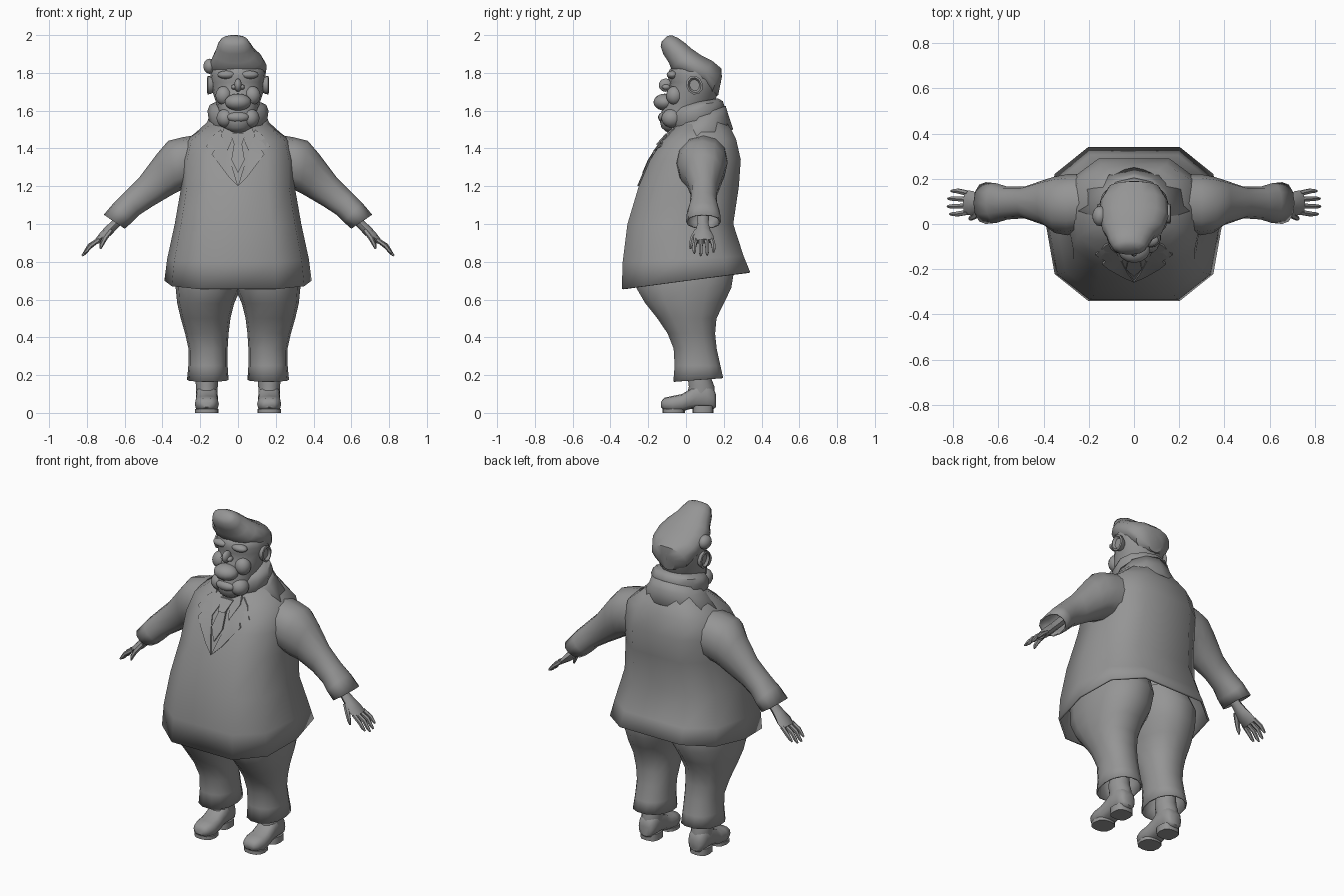
import bpy, bmesh, math
from mathutils import Vector, Matrix
from mathutils.bvhtree import BVHTree

if "Cube" in bpy.data.objects:
    bpy.data.objects.remove(bpy.data.objects["Cube"])

grey = bpy.data.materials.new("plain_grey")
grey.diffuse_color = (0.3, 0.3, 0.3, 1)
grey.use_nodes = True
grey.node_tree.nodes["Principled BSDF"].inputs["Base Color"].default_value = grey.diffuse_color


def finish(name, bm, mirror=False, thick=0):
    bmesh.ops.recalc_face_normals(bm, faces=bm.faces)
    me = bpy.data.meshes.new(name)
    bm.to_mesh(me)
    bm.free()
    ob = bpy.data.objects.new(name, me)
    bpy.context.collection.objects.link(ob)
    me.materials.append(grey)
    if thick:
        mod = ob.modifiers.new("thickness", 'SOLIDIFY')
        mod.thickness, mod.offset = thick, -1
    if mirror:
        mod = ob.modifiers.new("mirror", 'MIRROR')
        mod.use_clip = False
        mod.use_mirror_merge = False
    return ob


def ring(c, u, v, n=12, e=1.0):
    """Superellipse around c with half axes u and v."""
    pts = []
    for i in range(n):
        a = 2 * math.pi * i / n
        ca, sa = math.cos(a), math.sin(a)
        pts.append(Vector(c) + Vector(u) * math.copysign(abs(ca) ** e, ca)
                   + Vector(v) * math.copysign(abs(sa) ** e, sa))
    return pts


def loft(bm, rings, caps=(True, True)):
    loops = [[bm.verts.new(p) for p in r] for r in rings]
    n = len(loops[0])
    for a, b in zip(loops, loops[1:]):
        for i in range(n):
            j = (i + 1) % n
            bm.faces.new((a[i], a[j], b[j], b[i]))
    if caps[0]:
        bm.faces.new(loops[0])
    if caps[1]:
        bm.faces.new(loops[-1])


def span_ring(zf, yf, zb, yb, hw, cx=0, n=12, e=1.0):
    """Ring from a front point to a back point with half width hw."""
    return ring((cx, (yf + yb) / 2, (zf + zb) / 2), (hw, 0, 0),
                (0, (yb - yf) / 2, (zb - zf) / 2), n, e)


def ball(name, c, r, mirror=False, seg=14):
    bm = bmesh.new()
    m = Matrix.Translation(c) @ Matrix.Diagonal((*r, 1))
    bmesh.ops.create_uvsphere(bm, u_segments=seg, v_segments=10, radius=1, matrix=m)
    return finish(name, bm, mirror)


# Jacket body: chamfered twelve-sided section, open at the hem
half = [(0, -1), (.52, -1), (.9, -.65), (1, 0), (.9, .65), (.52, 1), (0, 1)]
section = half + [(-x, y) for x, y in half[-2:0:-1]]
levels = [(.655, -.34, .745, .34, .39), (.8, -.335, .83, .305, .375),
          (1.0, -.31, 1.0, .25, .335), (1.2, -.25, 1.2, .28, .30),
          (1.34, -.19, 1.34, .29, .30), (1.44, -.125, 1.45, .265, .275),
          (1.49, -.075, 1.5, .24, .21), (1.54, -.03, 1.56, .2, .14)]
bm = bmesh.new()
rings = []
for zf, yf, zb, yb, hw in levels:
    c = Vector((0, (yf + yb) / 2, (zf + zb) / 2))
    v = Vector((0, (yb - yf) / 2, (zb - zf) / 2))
    rings.append([c + Vector((x * hw, 0, 0)) + v * y for x, y in section])
loft(bm, rings, (False, True))
bvh = BVHTree.FromBMesh(bm)
finish("jacket", bm, thick=.012)


# Thin plates laid on the chest
def chest_plate(name, pts, lift, mirror=False):
    bm = bmesh.new()
    front, back = [], []
    for x, z in pts:
        hit = bvh.ray_cast(Vector((x, -2, z)), Vector((0, 1, 0)))[0]
        y = hit.y if hit else -.03
        front.append(bm.verts.new((x, y - lift, z)))
        back.append(bm.verts.new((x, y + .004, z)))
    n = len(pts)
    bm.faces.new(front)
    bm.faces.new(back)
    for i in range(n):
        j = (i + 1) % n
        bm.faces.new((front[i], front[j], back[j], back[i]))
    bmesh.ops.triangulate(bm, faces=[f for f in bm.faces if len(f.verts) > 4])
    return finish(name, bm, mirror)


chest_plate("lapel", [(0, 1.2), (.05, 1.25), (.11, 1.33), (.14, 1.37), (.125, 1.39),
                      (.17, 1.41), (.13, 1.47), (.09, 1.5), (.06, 1.4), (.03, 1.3)],
            .009, True)
chest_plate("shirt_collar", [(.02, 1.47), (.055, 1.39), (.09, 1.47), (.07, 1.52)], .014, True)
chest_plate("tie", [(-.02, 1.43), (-.035, 1.34), (0, 1.27), (.035, 1.34), (.02, 1.43)], .012)
chest_plate("tie_knot", [(-.02, 1.42), (.02, 1.42), (.042, 1.48), (-.042, 1.48)], .022)

# Jacket collar standing around the neck
bm = bmesh.new()
loft(bm, [span_ring(1.43, -.135, 1.5, .25, .245), span_ring(1.5, -.085, 1.575, .225, .165),
          span_ring(1.52, -.07, 1.625, .21, .15)], (False, False))
finish("jacket_collar", bm, thick=.01)

# Neck roll
bm = bmesh.new()
loft(bm, [span_ring(1.48, -.07, 1.52, .18, .13), span_ring(1.53, -.095, 1.57, .2, .155),
          span_ring(1.58, -.09, 1.62, .205, .162), span_ring(1.61, -.07, 1.65, .195, .15),
          span_ring(1.63, -.03, 1.665, .17, .11)])
finish("neck_roll", bm)

# Sleeves: upper and lower edge points plus depth limits
bm = bmesh.new()
rings = []
for xu, zu, xl, zl, y0, y1 in [(.20, 1.475, .22, 1.2, -.03, .22),
                               (.30, 1.458, .29, 1.185, -.05, .22),
                               (.37, 1.44, .33, 1.165, -.04, .21),
                               (.43, 1.37, .365, 1.145, -.005, .195),
                               (.52, 1.25, .45, 1.095, .025, .165),
                               (.60, 1.17, .52, 1.05, .02, .165),
                               (.655, 1.115, .56, 1.01, .005, .18),
                               (.71, 1.05, .60, .975, .0, .185)]:
    rings.append(ring(((xu + xl) / 2, (y0 + y1) / 2, (zu + zl) / 2),
                      ((xu - xl) / 2, 0, (zu - zl) / 2), (0, (y1 - y0) / 2, 0), 12, .9))
loft(bm, rings, (True, False))
finish("sleeve", bm, True, .008)


# Hands: tubes from (point, thickness, width) stations
def limb(bm, stations, n=8):
    pts = [Vector(s[0]) for s in stations]
    rings = []
    for i, (p, a, b) in enumerate(stations):
        d = (pts[min(i + 1, len(pts) - 1)] - pts[max(i - 1, 0)]).normalized()
        v = (Vector((0, 1, 0)) - d * d.y).normalized()
        rings.append(ring(p, d.cross(v) * a, v * b, n))
    loft(bm, rings)


bm = bmesh.new()
limb(bm, [((.57, .09, 1.085), .025, .032), ((.65, .09, 1.0), .024, .03),
          ((.685, .09, .965), .026, .04), ((.715, .092, .935), .024, .054),
          ((.745, .095, .908), .016, .054)])
for k, tip in enumerate([.845, .832, .835, .852]):
    y, y2 = .052 + .028 * k, .044 + .034 * k
    x = .825 - (tip - .832) * .8
    limb(bm, [((.735, y, .918), .012, .013), (((.735 + x) / 2 + .006, y2, .885), .012, .012),
              ((x - .015, y2, tip + .015), .010, .010), ((x, y2, tip), .005, .005)], 6)
limb(bm, [((.675, .06, .965), .014, .016), ((.705, .035, .925), .014, .014),
          ((.722, .025, .89), .011, .011), ((.728, .024, .868), .005, .005)], 6)
finish("hand", bm, True)

# Trouser legs merging at the hips
bm = bmesh.new()
loft(bm, [span_ring(z, yf, z + dz, yb, (xo - xi) / 2, (xo + xi) / 2, 14, .9)
          for z, dz, xi, xo, yf, yb in [(.165, .02, .05, .27, -.07, .2),
                                        (.25, 0, .055, .263, -.063, .185),
                                        (.34, 0, .055, .262, -.068, .165),
                                        (.42, 0, .05, .28, -.10, .157),
                                        (.5, 0, .04, .303, -.155, .165),
                                        (.58, 0, .02, .322, -.22, .205),
                                        (.66, 0, -.015, .33, -.268, .245),
                                        (.76, 0, -.03, .33, -.28, .262),
                                        (.86, 0, -.03, .3, -.25, .22)]], (False, True))
finish("trouser_leg", bm, True, .008)

# Shoes with ankle and heel
bm = bmesh.new()
loft(bm, [ring((.165, y, (z0 + z1) / 2), (hw, 0, 0), (0, 0, (z1 - z0) / 2), 12, .75)
          for y, z0, z1, hw in [(-.132, .03, .06, .03), (-.115, .014, .08, .05),
                                (-.07, .004, .09, .064), (-.02, .008, .1, .062),
                                (.02, .02, .125, .058), (.06, .022, .16, .058),
                                (.11, .02, .165, .056), (.145, .02, .13, .048),
                                (.158, .03, .1, .03)]])
loft(bm, [span_ring(z, y0, z, y1, hw, .165) for z, y0, y1, hw in
          [(.08, .0, .15, .055), (.14, .015, .15, .058), (.18, .01, .135, .06),
           (.28, .02, .13, .05)]])
finish("shoe", bm, True)
bm = bmesh.new()
loft(bm, [span_ring(z, .035, z, .145, .056, .165, 12, .7) for z in (0, .04)])
loft(bm, [span_ring(z, -.125, z, -.005, .062, .165, 12, .8) for z in (0, .02)])
finish("sole_and_heel", bm, True)

# Head
bm = bmesh.new()
loft(bm, [span_ring(z, yf, z, yb, hw, 0, 16) for z, yf, yb, hw in [
    (1.485, -.10, .0, .04), (1.51, -.13, .05, .08), (1.55, -.14, .09, .1),
    (1.59, -.13, .12, .105), (1.64, -.12, .15, .115), (1.70, -.095, .17, .135),
    (1.75, -.085, .185, .142), (1.785, -.1, .19, .145), (1.82, -.085, .185, .142),
    (1.85, -.05, .15, .115), (1.87, .0, .1, .06)]])
finish("head", bm)
ball("muzzle", (0, -.112, 1.645), (.072, .06, .045))
ball("lower_lip", (0, -.118, 1.565), (.06, .03, .028))
ball("nose", (0, -.108, 1.735), (.02, .036, .035))
ball("nostril", (.02, -.105, 1.725), (.016, .022, .014), True)
ball("cheek", (.075, -.06, 1.68), (.045, .045, .05), True)
ball("brow", (.06, -.072, 1.79), (.05, .03, .022), True)
ball("jowl", (.065, -.075, 1.56), (.05, .055, .05), True)

# Ears: a tilted rim with a hollow lobe shape
bm = bmesh.new()
loft(bm, [ring((x, .045, 1.735), (0, a, a * .15), (0, -b * .2, b), 10)
          for x, a, b in [(.12, .028, .036), (.145, .042, .047), (.16, .044, .05),
                          (.163, .034, .04), (.15, .026, .03)]])
finish("ear", bm, True)

# Swept-up hair: lower and upper points of each slice
bm = bmesh.new()
rings = []
for yl, zl, yu, zu, hw, cx in [(.17, 1.68, .19, 1.78, .05, 0), (.13, 1.68, .188, 1.825, .115, 0),
                               (.07, 1.735, .14, 1.865, .148, 0),
                               (-.02, 1.785, .08, 1.895, .152, 0),
                               (-.078, 1.815, .03, 1.93, .135, -.005),
                               (-.09, 1.85, -.005, 1.96, .108, -.015),
                               (-.122, 1.9, -.04, 1.985, .09, -.02),
                               (-.135, 1.94, -.075, 2.0, .072, -.02),
                               (-.128, 1.968, -.098, 1.995, .045, -.02)]:
    rings.append(ring((cx, (yl + yu) / 2, (zl + zu) / 2), (hw, 0, 0),
                      (0, (yu - yl) / 2, (zu - zl) / 2), 14, .9))
loft(bm, rings)
finish("hair", bm)
ball("hair_curl", (-.15, .035, 1.835), (.034, .045, .04))

# Smooth shading with sharp creases kept
for ob in bpy.data.objects:
    ob.select_set(True)
    bpy.context.view_layer.objects.active = ob
bpy.ops.object.shade_smooth_by_angle(angle=math.radians(45))
